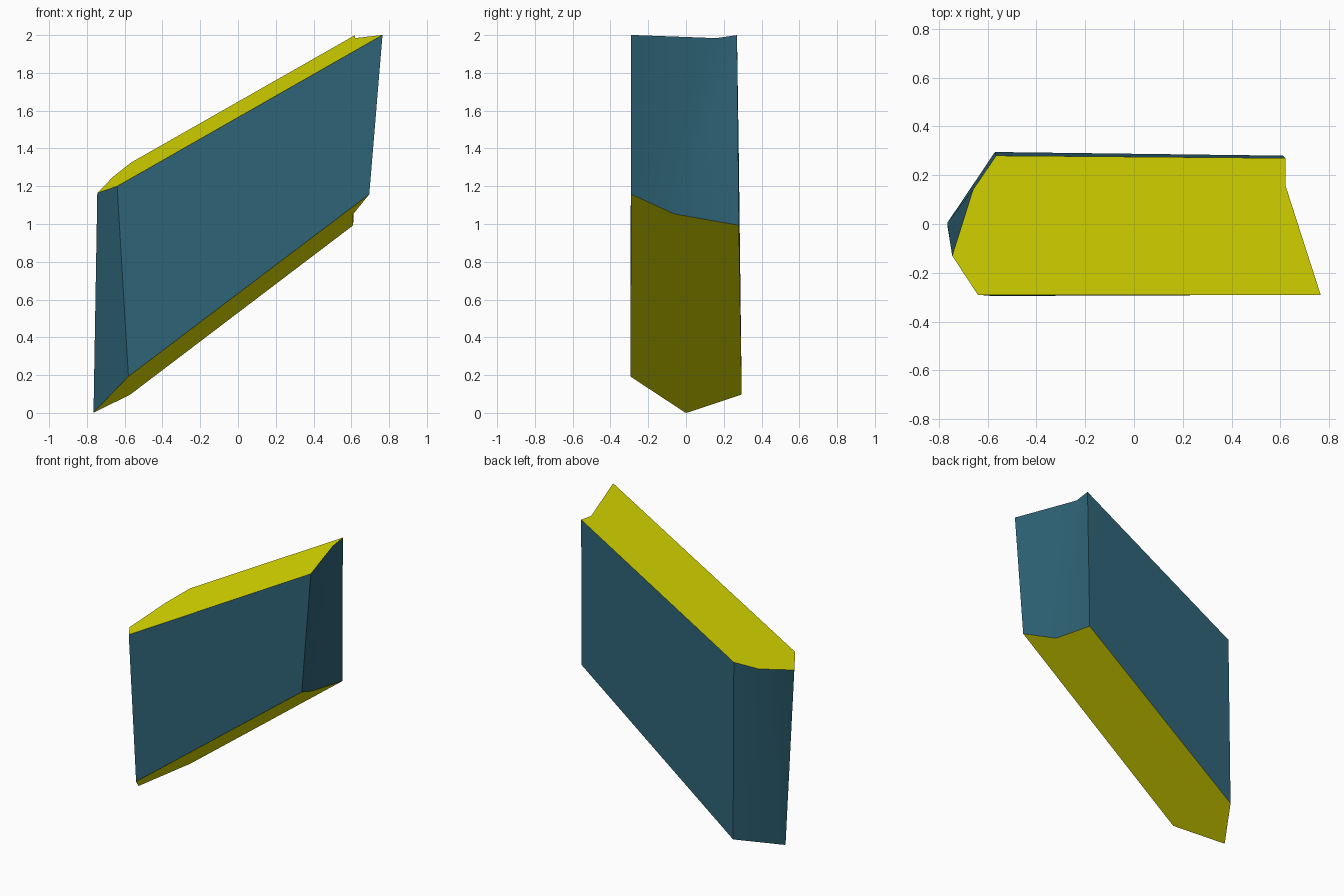
import bpy, bmesh

if "Cube" in bpy.data.objects:
    bpy.data.objects.remove(bpy.data.objects["Cube"])


def material(name, rgb):
    m = bpy.data.materials.new(name)
    m.diffuse_color = (*rgb, 1)
    m.use_nodes = True
    m.node_tree.nodes["Principled BSDF"].inputs["Base Color"].default_value = m.diffuse_color
    return m


# Outlines seen from above; matching points are joined by the side walls
TOP = [(-0.64, -0.29), (0.765, -0.29), (0.62, 0.16), (0.62, 0.27),
       (-0.565, 0.28), (-0.66, 0.14), (-0.745, -0.13)]
BOTTOM = [(-0.58, -0.295), (0.695, -0.29), (0.61, -0.06), (0.61, 0.28),
          (-0.57, 0.295), (-0.765, 0.005), (-0.765, -0.005)]


# Sloping planes of the top and underside
def top_z(x, y):
    return 1.2 + 0.57 * (x + 0.64) + 0.146 * (y + 0.29)


def bottom_z(x, y):
    return 0.193 + 0.757 * (x + 0.58) - 0.175 * (y + 0.295)


bm = bmesh.new()
top = [bm.verts.new((x, y, top_z(x, y))) for x, y in TOP]
low = [bm.verts.new((x, y, bottom_z(x, y))) for x, y in BOTTOM]

# Yellow caps
caps = [bm.faces.new(top), bm.faces.new(low[::-1])]
for f in caps:
    f.material_index = 1

# Blue-grey side walls
n = len(top)
for i in range(n):
    j = (i + 1) % n
    bm.faces.new((low[i], low[j], top[j], top[i]))
bm.normal_update()

mesh = bpy.data.meshes.new("slanted_slab")
bm.to_mesh(mesh)
bm.free()
mesh.materials.append(material("slate blue", (0.028, 0.127, 0.185)))
mesh.materials.append(material("yellow", (0.76, 0.76, 0.0)))
slab = bpy.data.objects.new("slanted_slab", mesh)
bpy.context.collection.objects.link(slab)

# Soften only the shallow bends of the two ends
bpy.context.view_layer.objects.active = slab
slab.select_set(True)
bpy.ops.object.shade_smooth_by_angle(angle=0.6)
